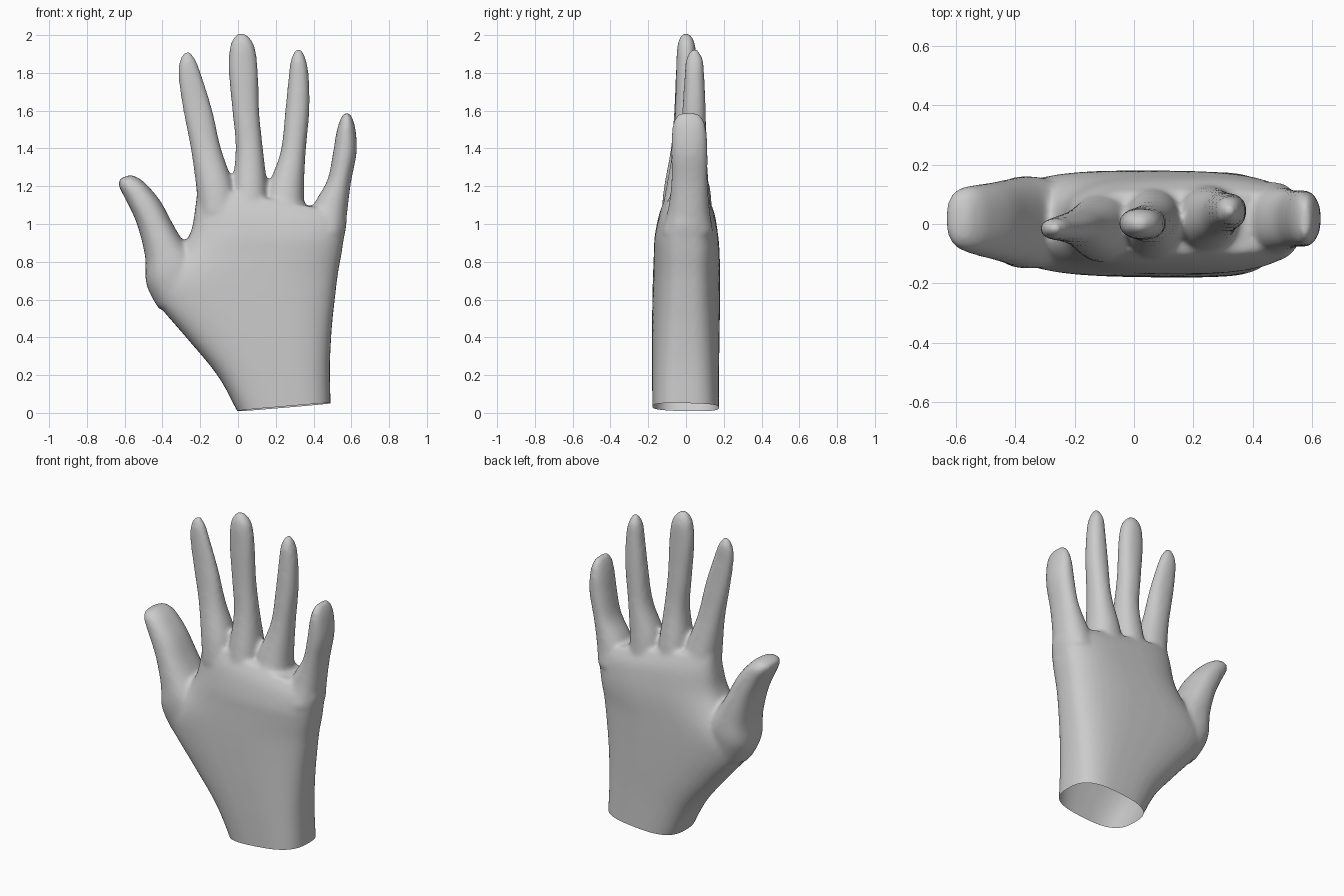
import bpy, bmesh, math
from mathutils import Vector

SEG = 40


def spline(rows, steps=5):
    """Catmull-Rom interpolation of the cross-section rows."""
    out = []
    for i in range(len(rows) - 1):
        p = [rows[max(0, min(len(rows) - 1, i + k))] for k in (-1, 0, 1, 2)]
        for s in range(steps):
            t = s / steps
            out.append([0.5 * (2 * b + (c - a) * t + (2 * a - 5 * b + 4 * c - d) * t * t
                               + (3 * b - a - 3 * c + d) * t ** 3) for a, b, c, d in zip(*p)])
    return out + [list(rows[-1])]


def loft(bm, rows, power):
    """Closed tube; row = left x, left z, right x, right z, front y, back y."""
    rings = []
    for xl, zl, xr, zr, y0, y1 in spline(rows):
        ring = []
        for k in range(SEG):
            a = 2 * math.pi * k / SEG
            c, s = math.cos(a), math.sin(a)
            u = math.copysign(abs(c) ** (2 / power), c) / 2 + 0.5
            v = math.copysign(abs(s) ** (2 / power), s) / 2 + 0.5
            ring.append(bm.verts.new((xl + (xr - xl) * u, y0 + (y1 - y0) * v, zl + (zr - zl) * u)))
        rings.append(ring)
    for a, b in zip(rings, rings[1:]):
        for k in range(SEG):
            n = (k + 1) % SEG
            bm.faces.new((a[k], a[n], b[n], b[k]))
    bm.faces.new(rings[0][::-1])
    bm.faces.new(rings[-1])


palm = [
    (0.03, -0.07, 0.49, -0.03, -.178, .175), (-0.005, 0.01, 0.49, 0.055, -.178, .175),
    (-0.11, 0.2, 0.487, 0.25, -.18, .175), (-0.275, 0.4, 0.497, 0.45, -.18, .178),
    (-0.425, 0.58, 0.515, 0.62, -.178, .18), (-0.46, 0.7, 0.53, 0.74, -.175, .18),
    (-0.32, 0.85, 0.548, 0.84, -.17, .178), (-0.25, 0.96, 0.56, 0.92, -.165, .17),
    (-0.225, 1.1, 0.575, 1.0, -.14, .15), (-0.215, 1.2, 0.57, 1.06, -.10, .11)]

thumb = [
    (-0.42, 0.55, -0.15, 0.72, -.14, .14), (-0.485, 0.68, -0.22, 0.83, -.15, .16),
    (-0.492, 0.83, -0.29, 0.91, -.14, .155), (-0.535, 1.0, -0.345, 1.0, -.125, .145),
    (-0.59, 1.12, -0.41, 1.12, -.11, .135), (-0.63, 1.2, -0.49, 1.215, -.09, .125),
    (-0.628, 1.235, -0.54, 1.25, -.06, .095), (-0.60, 1.25, -0.57, 1.262, -.01, .04)]

index_finger = [
    (-0.21, 1.05, 0.0, 1.08, -.13, .12), (-0.222, 1.2, -0.025, 1.21, -.115, .09),
    (-0.25, 1.4, -0.09, 1.4, -.08, .055), (-0.29, 1.6, -0.135, 1.6, -.062, .035),
    (-0.315, 1.77, -0.19, 1.78, -.055, .022), (-0.31, 1.86, -0.222, 1.865, -.048, .018),
    (-0.285, 1.91, -0.25, 1.91, -.03, 0)]

middle_finger = [
    (-0.04, 1.05, 0.16, 1.05, -.13, .13), (-0.03, 1.2, 0.155, 1.19, -.105, .11),
    (-0.012, 1.4, 0.132, 1.4, -.07, .075), (-0.03, 1.6, 0.112, 1.6, -.058, .062),
    (-0.05, 1.82, 0.105, 1.82, -.052, .055), (-0.04, 1.95, 0.085, 1.95, -.045, .048),
    (-0.005, 2.008, 0.04, 2.008, -.02, .02)]

ring_finger = [
    (0.14, 1.0, 0.38, 0.98, -.13, .14), (0.155, 1.18, 0.35, 1.12, -.085, .125),
    (0.225, 1.38, 0.357, 1.36, -.04, .11), (0.25, 1.6, 0.378, 1.6, -.02, .105),
    (0.268, 1.78, 0.375, 1.78, -.008, .097), (0.28, 1.87, 0.36, 1.87, 0, .09),
    (0.305, 1.927, 0.335, 1.927, .03, .06)]

little_finger = [
    (0.36, 0.96, 0.565, 0.95, -.13, .145), (0.40, 1.1, 0.578, 1.06, -.095, .125),
    (0.472, 1.23, 0.598, 1.22, -.078, .115), (0.502, 1.37, 0.627, 1.37, -.078, .115),
    (0.52, 1.48, 0.625, 1.48, -.075, .11), (0.54, 1.55, 0.61, 1.55, -.065, .095),
    (0.56, 1.587, 0.59, 1.587, -.035, .065)]

# palm and digits lofted into one mesh
bm = bmesh.new()
loft(bm, palm, 2.9)
loft(bm, thumb, 2.4)
for digit in (index_finger, middle_finger, ring_finger, little_finger):
    loft(bm, digit, 2.2)
bmesh.ops.recalc_face_normals(bm, faces=bm.faces)
mesh = bpy.data.meshes.new("hand")
bm.to_mesh(mesh)
bm.free()
hand = bpy.data.objects.new("hand", mesh)
bpy.context.collection.objects.link(hand)
bpy.context.view_layer.objects.active = hand
hand.select_set(True)

# fuse the parts and blend the webs
fuse = hand.modifiers.new("fuse", 'REMESH')
fuse.mode = 'VOXEL'
fuse.voxel_size = 0.012
blend = hand.modifiers.new("blend", 'SMOOTH')
blend.factor = 0.5
blend.iterations = 12
for name in ("fuse", "blend"):
    bpy.ops.object.modifier_apply(modifier=name)

# open, slightly tilted wrist
bm = bmesh.new()
bm.from_mesh(hand.data)
bmesh.ops.bisect_plane(bm, geom=bm.verts[:] + bm.edges[:] + bm.faces[:], plane_co=(0, 0, 0.01),
                       plane_no=Vector((-0.085, 0.02, 1)), clear_inner=True)
bm.to_mesh(hand.data)
bm.free()
bpy.ops.object.shade_smooth()
